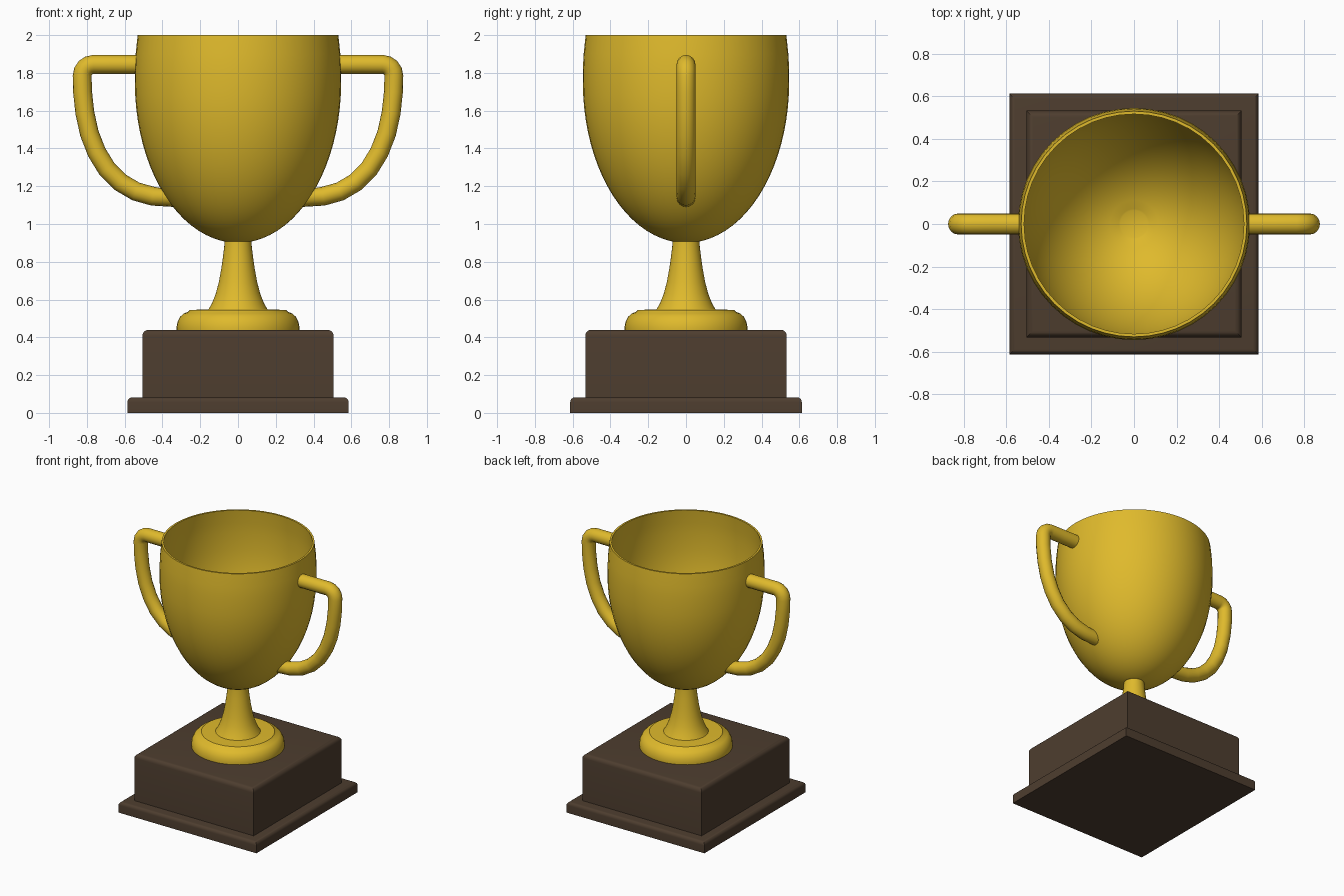
import bpy, bmesh
from math import sin, cos, pi, sqrt, radians
from mathutils import Vector

if "Cube" in bpy.data.objects:
    bpy.data.objects.remove(bpy.data.objects["Cube"])

SEG = 48


def material(name, rgb):
    m = bpy.data.materials.new(name)
    m.diffuse_color = (*rgb, 1)
    m.use_nodes = True
    m.node_tree.nodes["Principled BSDF"].inputs["Base Color"].default_value = m.diffuse_color
    return m


gold = material("gold", (0.74, 0.49, 0.025))
wood = material("dark_wood", (0.075, 0.047, 0.028))


def finish(bm, name, mat, angle=35):
    bmesh.ops.recalc_face_normals(bm, faces=bm.faces)
    me = bpy.data.meshes.new(name)
    bm.to_mesh(me)
    bm.free()
    ob = bpy.data.objects.new(name, me)
    bpy.context.collection.objects.link(ob)
    me.materials.append(mat)
    bpy.ops.object.select_all(action='DESELECT')
    ob.select_set(True)
    bpy.context.view_layer.objects.active = ob
    bpy.ops.object.shade_smooth_by_angle(angle=radians(angle))
    return ob


def skin(bm, rings):
    """Bridge successive vertex rings and cap both ends."""
    n = len(rings[0])
    for a, b in zip(rings, rings[1:]):
        for i in range(n):
            j = (i + 1) % n
            bm.faces.new((a[i], a[j], b[j], b[i]))
    bm.faces.new(rings[0])
    bm.faces.new(rings[-1])


def lathe(name, profile, mat):
    bm = bmesh.new()
    rings = [[bm.verts.new((r * cos(2 * pi * i / SEG), r * sin(2 * pi * i / SEG), z))
              for i in range(SEG)] for r, z in profile]
    skin(bm, rings)
    return finish(bm, name, mat)


def block(name, hx, hy, z0, z1, bevel):
    """Box with only its top edges rounded."""
    bm = bmesh.new()
    bmesh.ops.create_cube(bm, size=1)
    for v in bm.verts:
        v.co = (v.co.x * 2 * hx, v.co.y * 2 * hy, z1 if v.co.z > 0 else z0)
    top = [e for e in bm.edges if all(v.co.z == e.verts[0].co.z > (z0 + z1) / 2 for v in e.verts)]
    bmesh.ops.bevel(bm, geom=top, offset=bevel, segments=5, profile=0.5, affect='EDGES')
    return finish(bm, name, wood)


def cup_radius(z):
    return 0.546 * sqrt(max(0, 1 - ((z - 1.75) / 0.85) ** 2))


# Wooden plinth
block("plinth_base", 0.585, 0.613, 0, 0.082, 0.025)
block("plinth_block", 0.506, 0.533, 0.082, 0.44, 0.032)

# Foot and flared stem
lathe("foot", [(0.325, 0.44), (0.325, 0.455), (0.320, 0.482), (0.307, 0.508),
               (0.288, 0.526), (0.265, 0.535), (0.255, 0.545), (0.15, 0.548)], gold)
lathe("stem", [(0.158, 0.545), (0.138, 0.58), (0.118, 0.63), (0.102, 0.69), (0.089, 0.76),
               (0.079, 0.83), (0.073, 0.88), (0.071, 0.915)], gold)

# Hollow cup: outer wall up, inner wall down
arc = [pi / 2 * i / 20 for i in range(1, 21)]
outer = [(0.07, 0.907)] + [(cup_radius(1.75 - 0.85 * cos(a)), 1.75 - 0.85 * cos(a)) for a in arc[1:]]
outer += [(0.546, 1.82), (0.542, 1.90), (0.531, 2.0)]
inner = [(max(r - 0.014, 0.064), z + 0.014 * (1.75 - z) / 0.85 if z < 1.75 else z) for r, z in outer]
lathe("cup", outer + inner[::-1], gold)


# Handles: round tube along a path, ends trimmed to the cup wall
def handle(name, side):
    path = [(0.53, 1.845), (0.66, 1.845), (0.765, 1.845)]
    path += [(0.765 + 0.06 * sin(a), 1.785 + 0.06 * cos(a)) for a in (pi / 8, pi / 4, 3 * pi / 8, pi / 2)]
    path += [(0.823, 1.70), (0.811, 1.59), (0.787, 1.48), (0.748, 1.38), (0.693, 1.29),
             (0.622, 1.22), (0.54, 1.172), (0.45, 1.147), (0.37, 1.14)]
    pts = [Vector((x, 0, z)) for x, z in path]
    bm = bmesh.new()
    rings = []
    last = len(pts) - 1
    for k, p in enumerate(pts):
        t = (pts[min(k + 1, last)] - pts[max(k - 1, 0)]).normalized()
        n = Vector((-t.z, 0, t.x))
        ring = []
        for i in range(16):
            a = 2 * pi * i / 16
            c = p + 0.05 * (cos(a) * n + sin(a) * Vector((0, 1, 0)))
            if k in (0, last):
                c.x = sqrt(cup_radius(c.z) ** 2 - c.y ** 2) - 0.008
            ring.append(bm.verts.new((side * c.x, c.y, c.z)))
        rings.append(ring)
    skin(bm, rings)
    finish(bm, name, gold, 50)


handle("handle_right", 1)
handle("handle_left", -1)
